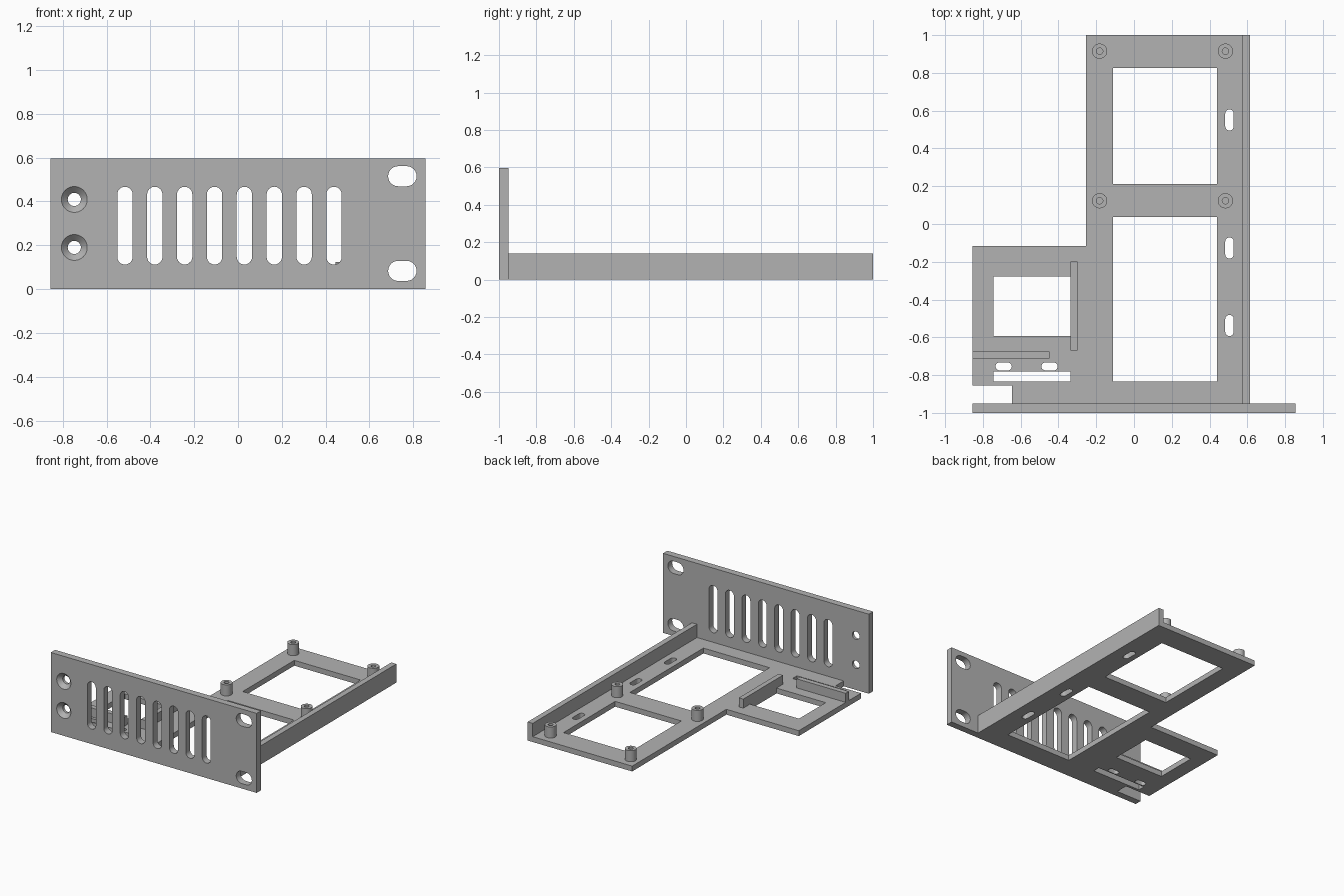
import bpy
import bmesh
from math import cos, sin, pi

if "Cube" in bpy.data.objects:
    bpy.data.objects.remove(bpy.data.objects["Cube"])

grey = bpy.data.materials.new("plain grey")
grey.use_nodes = True
grey.diffuse_color = (0.45, 0.45, 0.45, 1)
grey.node_tree.nodes["Principled BSDF"].inputs["Base Color"].default_value = (0.45, 0.45, 0.45, 1)

PLATE, WALL, POST, RIB = 0.04, 0.14, 0.123, 0.108   # top heights
FRONT, BACK = -1.0, -0.949                          # faceplate depth


def flat(u, v, w):
    return (u, v, w)


def upright(u, v, w):
    return (u, w, v)


def rect(u0, u1, v0, v1):
    return [(u0, v0), (u1, v0), (u1, v1), (u0, v1)]


def slot(u0, u1, v0, v1, n=12):
    """Outline of a slot with round ends along its longer side."""
    wide = u1 - u0 > v1 - v0
    r = min(u1 - u0, v1 - v0) / 2
    pts = []
    for end in (0, 1):
        for i in range(n + 1):
            a = pi * (i / n + end) - (pi / 2 if wide else 0)
            cu = (u0 + r if end else u1 - r) if wide else (u0 + u1) / 2
            cv = (v0 + v1) / 2 if wide else (v0 + r if end else v1 - r)
            pts.append((cu + r * cos(a), cv + r * sin(a)))
    return pts


def circle(u, v, r, n=40):
    return [(u + r * cos(2 * pi * i / n), v + r * sin(2 * pi * i / n)) for i in range(n)]


def loft(bm, sections, place):
    """Closed solid through matching outlines given as (outline, depth)."""
    rings = [[bm.verts.new(place(u, v, w)) for u, v in pts] for pts, w in sections]
    n = len(rings[0])
    for a, b in zip(rings, rings[1:]):
        for i in range(n):
            bm.faces.new((a[i], a[(i + 1) % n], b[(i + 1) % n], b[i]))
    bm.faces.new(rings[0][::-1])
    bm.faces.new(rings[-1])


def make(name, solids, place):
    bm = bmesh.new()
    for sections in solids:
        loft(bm, sections, place)
    bmesh.ops.recalc_face_normals(bm, faces=bm.faces)
    mesh = bpy.data.meshes.new(name)
    bm.to_mesh(mesh)
    bm.free()
    mesh.materials.append(grey)
    ob = bpy.data.objects.new(name, mesh)
    bpy.context.collection.objects.link(ob)
    return ob


def prism(pts, w0, w1):
    return [(pts, w0), (pts, w1)]


def cut(ob, solids, place):
    cutter = make("cutter", solids, place)
    cutter.hide_render = True
    mod = ob.modifiers.new("openings", 'BOOLEAN')
    mod.operation, mod.solver, mod.object = 'DIFFERENCE', 'EXACT', cutter
    select(ob)
    bpy.ops.object.modifier_apply(modifier=mod.name)
    bpy.data.objects.remove(cutter)


def select(ob):
    bpy.ops.object.select_all(action='DESELECT')
    ob.select_set(True)
    bpy.context.view_layer.objects.active = ob


def smooth(ob):
    select(ob)
    bpy.ops.object.shade_smooth_by_angle(angle=pi / 6)


# Faceplate with vents, rack slots and countersunk screw holes
panel = make("faceplate", [prism(rect(-0.855, 0.855, 0, 0.597), FRONT, BACK)], upright)
holes = [slot(x - 0.035, x + 0.035, 0.112, 0.467)
         for x in (-0.516 + 0.1363 * i for i in range(8))]
holes += [slot(0.685, 0.815, z - 0.046, z + 0.046) for z in (0.083, 0.515)]
solids = [prism(h, FRONT - 0.1, BACK + 0.1) for h in holes]
for z in (0.19, 0.409):
    wide, narrow = circle(-0.747, z, 0.059), circle(-0.747, z, 0.03)
    solids.append([(wide, FRONT - 0.05), (wide, FRONT), (narrow, FRONT + 0.03), (narrow, BACK + 0.1)])
cut(panel, solids, upright)
smooth(panel)

# Base plate with large windows and mounting slots
outline = [(-0.645, BACK), (0.573, BACK), (0.573, 1), (-0.253, 1), (-0.253, -0.117),
           (-0.855, -0.117), (-0.855, -0.855), (-0.645, -0.855)]
plate = make("base_plate", [prism(outline, 0, PLATE)], flat)
holes = [rect(-0.11, 0.44, 0.212, 0.825), rect(-0.11, 0.44, -0.835, 0.037),
         rect(-0.745, -0.337, -0.593, -0.277), rect(-0.745, -0.337, -0.835, -0.782)]
holes += [slot(0.483, 0.528, y - 0.056, y + 0.056) for y in (0.551, -0.127, -0.537)]
holes += [slot(x - 0.043, x + 0.043, -0.775, -0.733) for x in (-0.69, -0.447)]
cut(plate, [prism(h, -0.1, 0.2) for h in holes], flat)
smooth(plate)

# Side wall and the two locating ribs
make("side_wall", [prism(rect(0.573, 0.615, BACK, 1), 0, WALL)], flat)
make("long_rib", [prism(rect(-0.337, -0.3, -0.669, -0.198), PLATE, RIB)], flat)
make("cross_rib", [prism(rect(-0.855, -0.448, -0.712, -0.674), PLATE, RIB)], flat)

# Standoffs with blind screw holes
for side, x in (("right", -0.182), ("left", 0.484)):
    for end, y in (("middle", 0.123), ("back", 0.915)):
        post = make(f"standoff_{end}_{side}", [prism(circle(x, y, 0.04), PLATE, POST)], flat)
        cut(post, [prism(circle(x, y, 0.017, 24), PLATE + 0.005, POST + 0.1)], flat)
        smooth(post)
